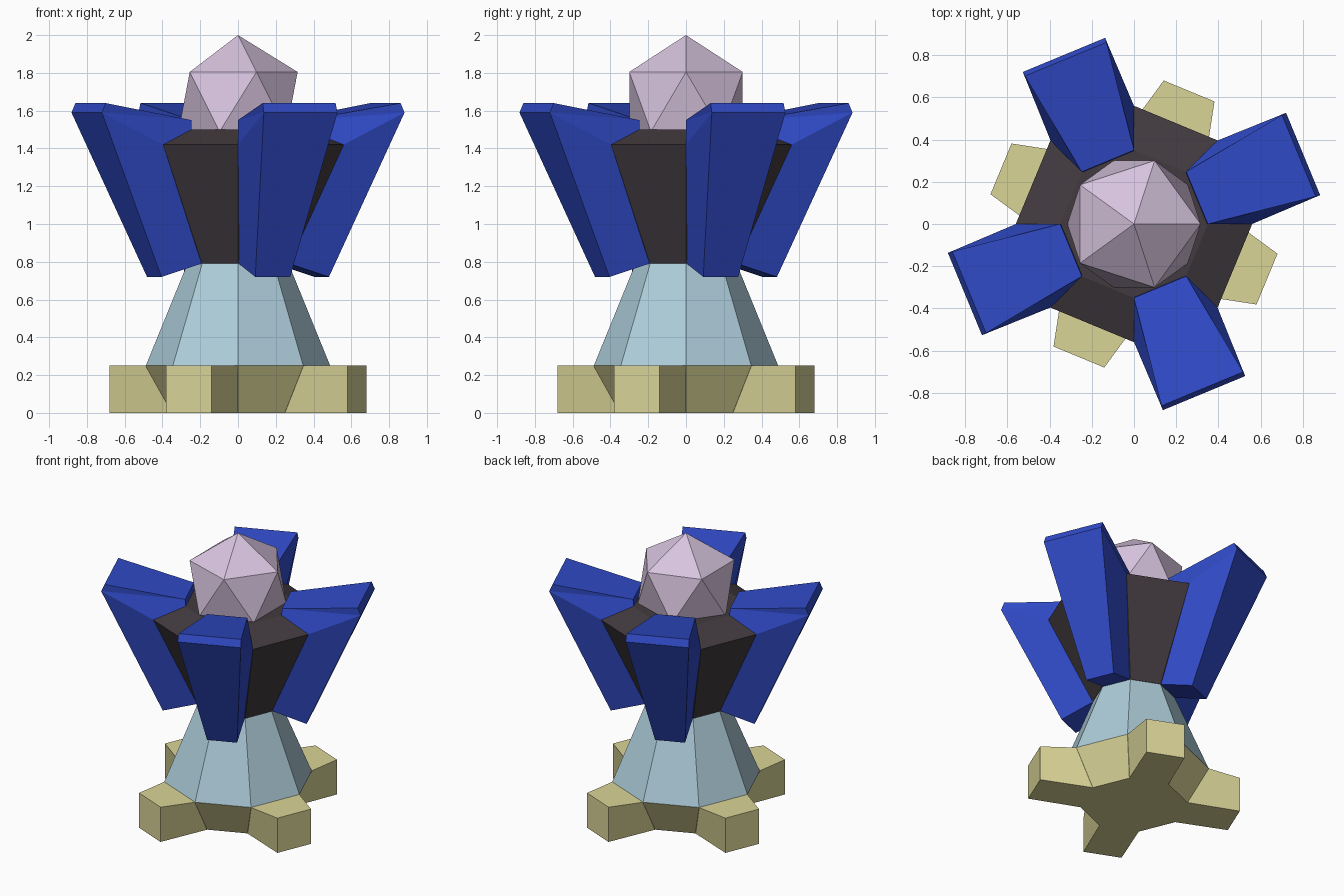
import bpy, bmesh, math

if "Cube" in bpy.data.objects:
    bpy.data.objects.remove(bpy.data.objects["Cube"])


def material(name, rgb):
    m = bpy.data.materials.new(name)
    m.diffuse_color = (*rgb, 1)
    m.use_nodes = True
    m.node_tree.nodes["Principled BSDF"].inputs["Base Color"].default_value = m.diffuse_color
    return m


YELLOW = material("pale_yellow", (0.70, 0.66, 0.31))
SKY = material("light_blue", (0.42, 0.61, 0.70))
DARK = material("dark_grey", (0.055, 0.043, 0.050))
BLUE = material("royal_blue", (0.030, 0.070, 0.58))
PINK = material("pale_lilac", (0.68, 0.55, 0.73))


def finish(name, bm, mat):
    bmesh.ops.recalc_face_normals(bm, faces=bm.faces)
    me = bpy.data.meshes.new(name)
    bm.to_mesh(me)
    bm.free()
    me.materials.append(mat)
    ob = bpy.data.objects.new(name, me)
    bpy.context.collection.objects.link(ob)
    return ob


def octagon_stack(name, profile, mat):
    """Closed eight-sided solid through (radius, height) rings."""
    bm = bmesh.new()
    rings = [[bm.verts.new((r * math.cos(k * math.pi / 4), r * math.sin(k * math.pi / 4), z))
              for k in range(8)] for r, z in profile]
    for a, b in zip(rings, rings[1:]):
        for k in range(8):
            n = (k + 1) % 8
            bm.faces.new((a[k], a[n], b[n], b[k]))
    bm.faces.new(rings[0])
    bm.faces.new(rings[-1])
    return finish(name, bm, mat)


def radial_block(name, rows, sides, angle, mat):
    """Mirrored block from (distance, height, half width) rows, pointing along an angle."""
    bm = bmesh.new()
    c, s = math.cos(math.radians(angle)), math.sin(math.radians(angle))
    left, right = [[bm.verts.new((r * c - t * h * s, r * s + t * h * c, z)) for r, z, h in rows]
                   for t in (1, -1)]
    for i in range(len(rows)):
        j = (i + 1) % len(rows)
        bm.faces.new((left[i], left[j], right[j], right[i]))
    for poly in sides:
        bm.faces.new([left[i] for i in poly])
        bm.faces.new([right[i] for i in poly])
    return finish(name, bm, mat)


# Central stack: base, skirt, torso
octagon_stack("base", [(0.35, 0), (0.49, 0.25)], YELLOW)
octagon_stack("skirt", [(0.488, 0.25), (0.268, 0.79)], SKY)
octagon_stack("torso", [(0.27, 0.79), (0.56, 1.42), (0.35, 1.50)], DARK)

# Four feet and four wings on alternating octagon faces
FOOT = [(0.31, 0, 0.134), (0.682, 0, 0.13), (0.682, 0.25, 0.13), (0.45, 0.25, 0.187)]
WING = [(0.235, 0.795, 0.10), (0.48, 0.72, 0.10), (0.867, 1.59, 0.211), (0.845, 1.64, 0.209),
        (0.323, 1.55, 0.134), (0.32, 1.49, 0.134), (0.517, 1.42, 0.214)]
for k in range(4):
    radial_block(f"foot_{k + 1}", FOOT, [(0, 1, 2, 3)], 67.5 + 90 * k, YELLOW)
    radial_block(f"wing_{k + 1}", WING, [(0, 1, 2, 6), (6, 2, 4, 5), (2, 3, 4)], 22.5 + 90 * k, BLUE)

# Faceted head
bm = bmesh.new()
bmesh.ops.create_icosphere(bm, subdivisions=1, radius=0.353)
bmesh.ops.translate(bm, verts=bm.verts, vec=(0, 0, 1.647))
finish("head", bm, PINK)
